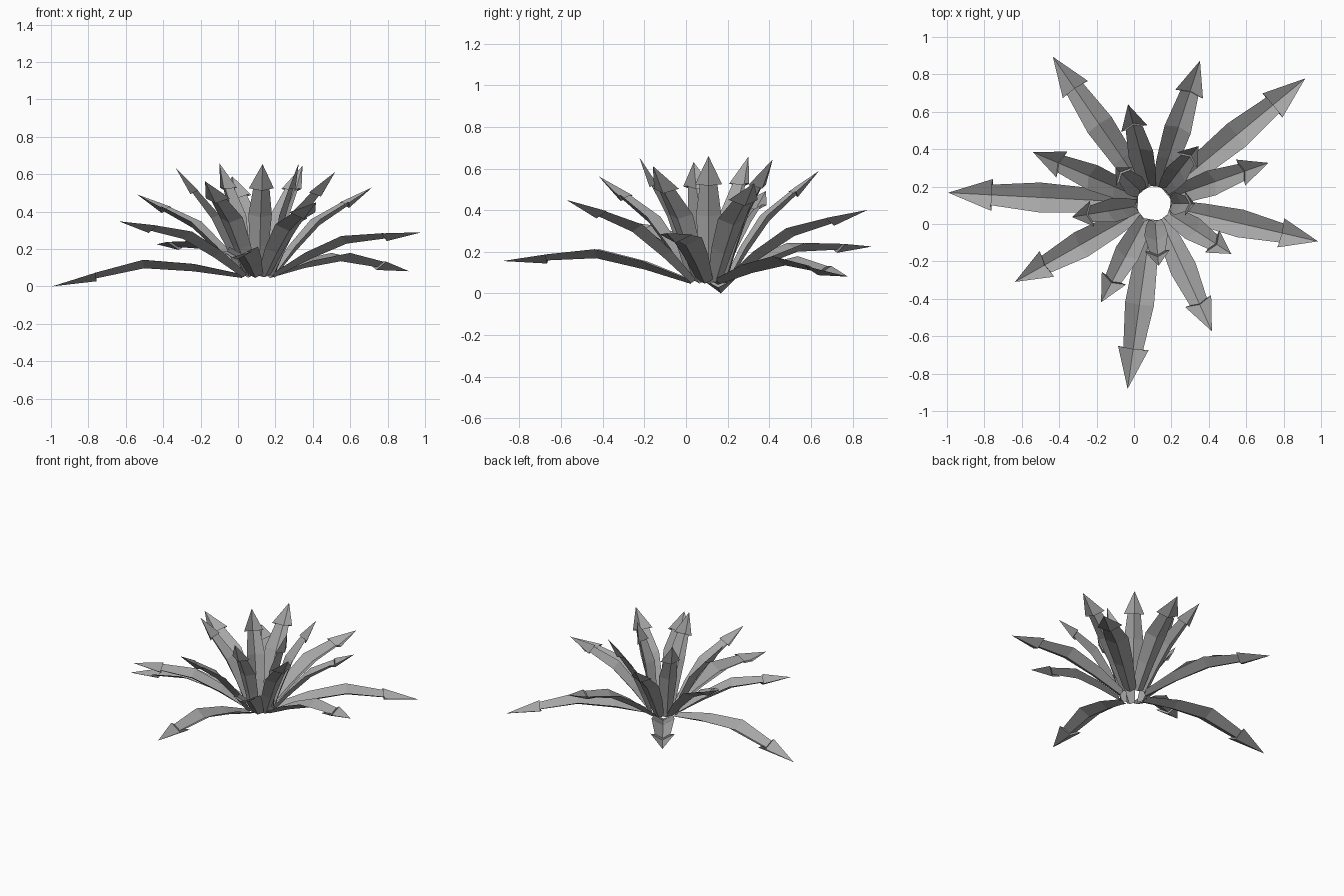
import bpy
import bmesh
import math
from mathutils import Vector

cube = bpy.data.objects.get("Cube")
if cube:
    bpy.data.objects.remove(cube, do_unlink=True)

# Single leaf colour
grey = bpy.data.materials.new("leaf_grey")
grey.use_nodes = True
colour = (0.38, 0.38, 0.38, 1)
grey.diffuse_color = colour
grey.node_tree.nodes["Principled BSDF"].inputs["Base Color"].default_value = colour

LEAVES = 18
CENTRE = Vector((0.105, 0.11, 0))
BASE_RADIUS, BASE_Z = 0.085, 0.065
GOLDEN = math.radians(137.5)

# Leaf stations: position along the leaf, arch, half width, keel depth
STATIONS = [
    (0.0, 0.0, 0.042, 0.02),
    (0.25, 0.65, 0.065, 0.04),
    (0.51, 1.0, 0.08, 0.045),
    (0.77, 0.52, 0.055, 0.03),
    (0.765, 0.52, 0.085, 0.045),   # barbs of the arrow tip
]


def make_leaf(index):
    """Channelled leaf with a keel below and an arrow-shaped tip."""
    young = index / (LEAVES - 1)
    old = 1 - young
    angle = math.radians(177) - index * GOLDEN
    out = Vector((math.cos(angle), math.sin(angle), 0))
    side = Vector((-out.y, out.x, 0))
    up = Vector((0, 0, 1))

    # Older leaves reach out and droop, younger ones stand up
    root = CENTRE + out * BASE_RADIUS + up * BASE_Z
    tip = CENTRE + out * (0.22 + 0.88 * old ** 0.95) + up * (0.66 - 0.66 * old ** 2.15)
    chord = tip - root
    normal = chord.cross(side).normalized()
    if normal.dot(up) < 0:
        normal.negate()
    arch = 0.04 + 0.07 * old
    scale = 0.76 + 0.24 * old

    bm = bmesh.new()
    rings = []
    for t, bend, width, depth in STATIONS:
        mid = root + chord * t + normal * arch * bend
        offsets = (side * width, -normal * depth, -side * width)
        rings.append([bm.verts.new(mid + o * scale) for o in offsets])
    for a, b in zip(rings, rings[1:]):
        for k in range(2):
            bm.faces.new((a[k], a[k + 1], b[k + 1], b[k]))
    point = bm.verts.new(tip)
    for k in range(2):
        bm.faces.new((rings[-1][k], rings[-1][k + 1], point))
    bmesh.ops.recalc_face_normals(bm, faces=bm.faces)
    # Turn the channel side upwards
    if sum((f.normal.dot(normal) for f in bm.faces)) < 0:
        bmesh.ops.reverse_faces(bm, faces=bm.faces)

    mesh = bpy.data.meshes.new(f"leaf_{index + 1}")
    bm.to_mesh(mesh)
    bm.free()
    mesh.materials.append(grey)
    leaf = bpy.data.objects.new(f"leaf_{index + 1}", mesh)
    bpy.context.collection.objects.link(leaf)


# Rosette of spiralling leaves
for i in range(LEAVES):
    make_leaf(i)
